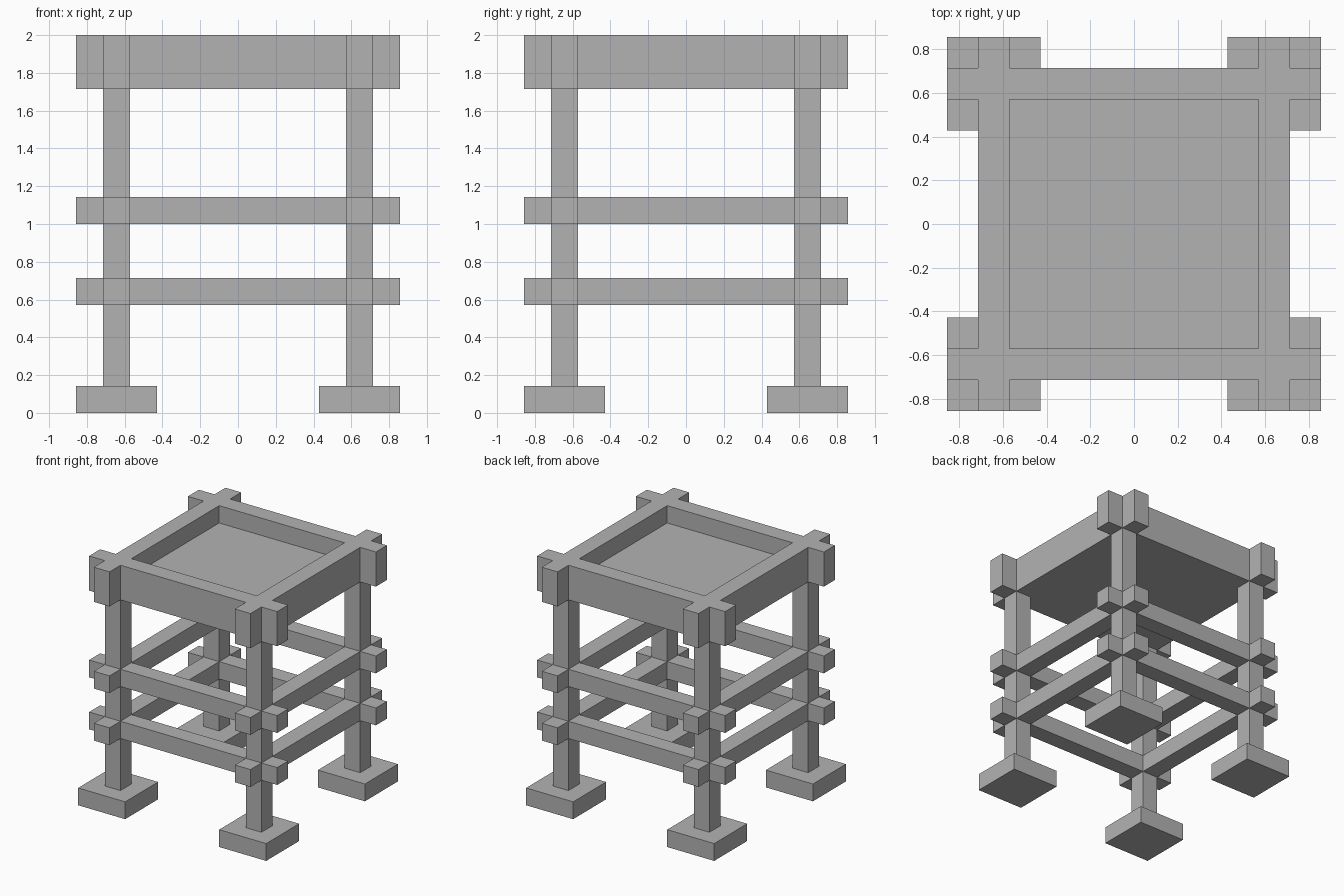
import bpy, bmesh

U = 2 / 14  # one timber thickness

cube = bpy.data.objects.get("Cube")
if cube:
    bpy.data.objects.remove(cube, do_unlink=True)

stone = bpy.data.materials.new("plain grey")
stone.use_nodes = True
grey = (0.45, 0.45, 0.45, 1)
stone.diffuse_color = grey
stone.node_tree.nodes["Principled BSDF"].inputs["Base Color"].default_value = grey


def finish(name, bm):
    bmesh.ops.recalc_face_normals(bm, faces=bm.faces)
    mesh = bpy.data.meshes.new(name)
    bm.to_mesh(mesh)
    bm.free()
    mesh.materials.append(stone)
    obj = bpy.data.objects.new(name, mesh)
    bpy.context.collection.objects.link(obj)
    return obj


def box(name, x, y, width, bottom, top):
    """Square block, all measures in timber thicknesses."""
    bm = bmesh.new()
    bmesh.ops.create_cube(bm, size=1)
    bmesh.ops.scale(bm, vec=(width * U, width * U, (top - bottom) * U), verts=bm.verts)
    bmesh.ops.translate(bm, vec=(x * U, y * U, (top + bottom) / 2 * U), verts=bm.verts)
    return finish(name, bm)


def crossed_frame(name, bottom, top):
    """Four beams crossing at the corners with protruding ends, as one solid."""
    cuts = [-6, -5, -4, 4, 5, 6]
    bm = bmesh.new()
    grid = [[bm.verts.new((x * U, y * U, bottom * U)) for y in cuts] for x in cuts]
    for i in range(5):
        for j in range(5):
            if i in (1, 3) or j in (1, 3):
                bm.faces.new((grid[i][j], grid[i + 1][j],
                              grid[i + 1][j + 1], grid[i][j + 1]))
    loose = [v for v in bm.verts if not v.link_faces]
    bmesh.ops.delete(bm, geom=loose, context='VERTS')
    base = bm.faces[:]
    result = bmesh.ops.extrude_face_region(bm, geom=base, use_keep_orig=True)
    raised = [g for g in result["geom"] if isinstance(g, bmesh.types.BMVert)]
    bmesh.ops.translate(bm, vec=(0, 0, (top - bottom) * U), verts=raised)
    return finish(name, bm)


# Footings and posts at the four corners
for side, sx in (("left", 1), ("right", -1)):
    for end, sy in (("front", -1), ("back", 1)):
        box(f"{end}_{side}_footing", 4.5 * sx, 4.5 * sy, 3, 0, 1)
        box(f"{end}_{side}_post", 4.5 * sx, 4.5 * sy, 1, 1, 13)

# Rails and top beams
crossed_frame("lower_rails", 4, 5)
crossed_frame("upper_rails", 7, 8)
crossed_frame("top_beams", 12, 14)

# Sunken floor between the top beams
box("platform_floor", 0, 0, 8, 12, 13)
